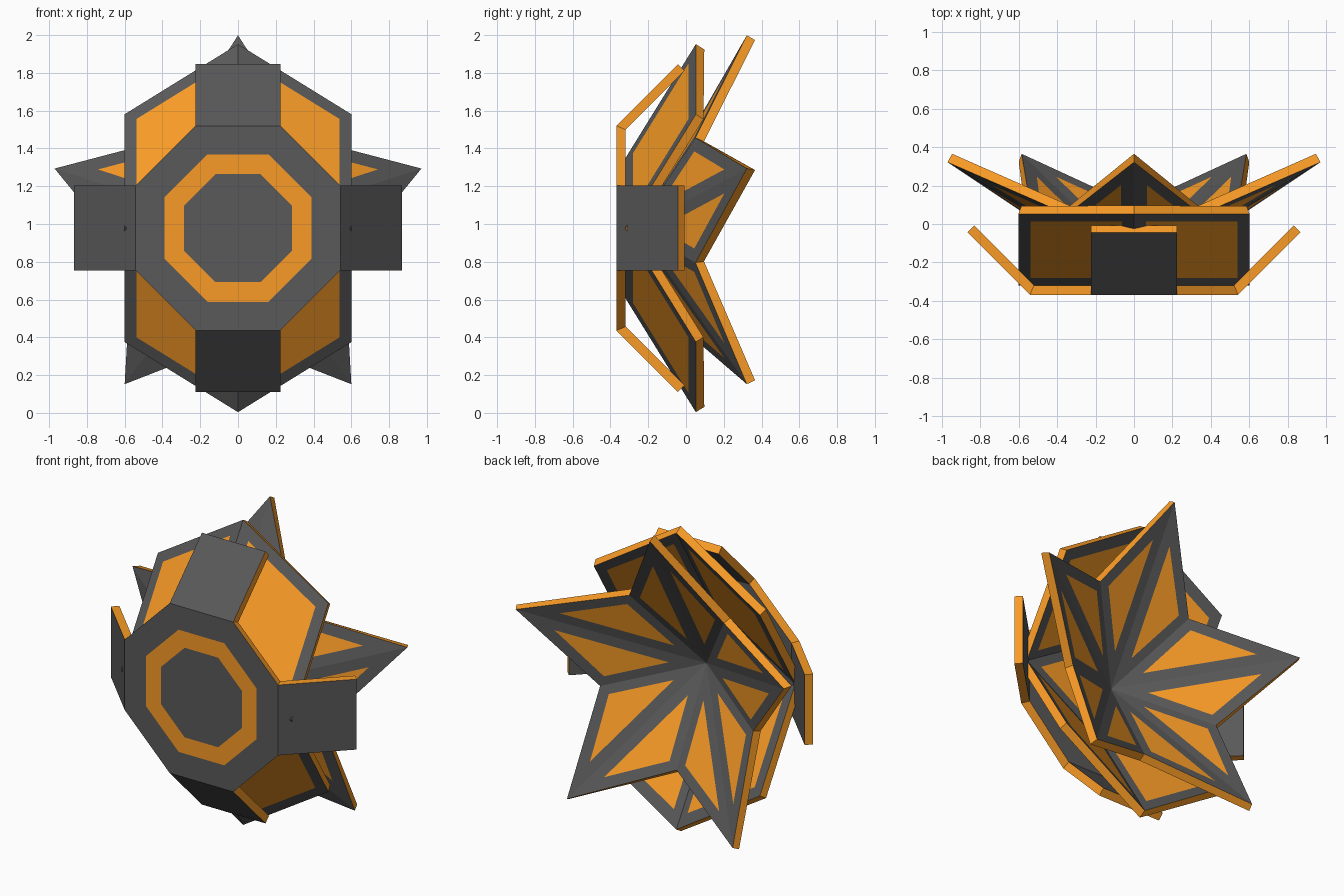
import bpy, bmesh, math

if "Cube" in bpy.data.objects:
    bpy.data.objects.remove(bpy.data.objects["Cube"])

ZC = 0.978      # height of the common centre axis
THICK = 0.05    # plate thickness


def material(name, colour):
    m = bpy.data.materials.new(name)
    m.diffuse_color = colour
    m.use_nodes = True
    m.node_tree.nodes["Principled BSDF"].inputs["Base Color"].default_value = m.diffuse_color
    return m


GREY = material("dark_grey", (0.1, 0.1, 0.1, 1))
ORANGE = material("orange", (0.95, 0.33, 0.02, 1))


def shell(name, verts, faces, insets):
    """Folded sheet facing -y; insets = {face index: [border widths]}.
    Each inset swaps colour; thickness goes inwards with an orange rim."""
    bm = bmesh.new()
    vs = [bm.verts.new((x, y, z + ZC)) for x, y, z in verts]
    fs = [bm.faces.new([vs[i] for i in f]) for f in faces]
    bmesh.ops.recalc_face_normals(bm, faces=bm.faces)
    bm.normal_update()
    if sum(f.normal.y for f in bm.faces) > 0:
        bmesh.ops.reverse_faces(bm, faces=list(bm.faces))
    bm.normal_update()
    for i, widths in insets.items():
        for w in widths:
            bmesh.ops.inset_individual(bm, faces=[fs[i]], thickness=w, use_even_offset=True)
            fs[i].material_index = 1 - fs[i].material_index
    me = bpy.data.meshes.new(name)
    bm.to_mesh(me)
    bm.free()
    me.materials.append(GREY)
    me.materials.append(ORANGE)
    ob = bpy.data.objects.new(name, me)
    bpy.context.collection.objects.link(ob)
    s = ob.modifiers.new("thickness", 'SOLIDIFY')
    s.thickness = THICK
    s.offset = -1
    s.use_even_offset = True
    s.use_quality_normals = True
    s.material_offset_rim = 1
    return ob


# Front octagon with an orange ring and four flaps folded back at 45 degrees
AP, FLAP, YF = 0.542, 0.326, -0.369
half = AP * math.tan(math.pi / 8)
verts, faces = [], [list(range(8))]
for k in range(4):
    a = k * math.pi / 2
    for t in (-half, half):
        verts.append((AP * math.cos(a) - t * math.sin(a), YF, AP * math.sin(a) + t * math.cos(a)))
for k in range(4):
    a = k * math.pi / 2
    r = AP + FLAP
    n = len(verts)
    for t in (half, -half):
        verts.append((r * math.cos(a) - t * math.sin(a), YF + FLAP, r * math.sin(a) + t * math.cos(a)))
    faces.append([2 * k + 1, 2 * k, n + 1, n])
shell("front_octagon", verts, faces, {0: [0.152, 0.104]})

# Middle shell: a front golden rhombus and four more folded back around it
B = 0.602
S = B * (math.sqrt(5) - 1) / 2
Y0, Y1 = -0.32, -0.32 + S
verts = [(B, Y0, 0), (0, Y0, S), (-B, Y0, 0), (0, Y0, -S),
         (0, Y1, S + B), (0, Y1, -S - B),
         (B, Y1, B), (-B, Y1, B), (-B, Y1, -B), (B, Y1, -B)]
faces = [[0, 1, 2, 3], [0, 6, 4, 1], [1, 4, 7, 2], [2, 8, 5, 3], [3, 5, 9, 0]]
shell("middle_rhombus_shell", verts, faces, {i: [0.067] for i in range(5)})

# Rear five-pointed star, dished towards the front, a panel in each half arm
verts = [(0, -0.265, 0)]
for k in range(10):
    a = math.pi / 2 + k * math.pi / 5
    r, y = (1.021, 0.322) if k % 2 == 0 else (0.592, 0.05)
    verts.append((r * math.cos(a), y, r * math.sin(a)))
faces = [[0, k + 1, (k + 1) % 10 + 1] for k in range(10)]
shell("rear_star", verts, faces, {i: [0.067] for i in range(10)})
